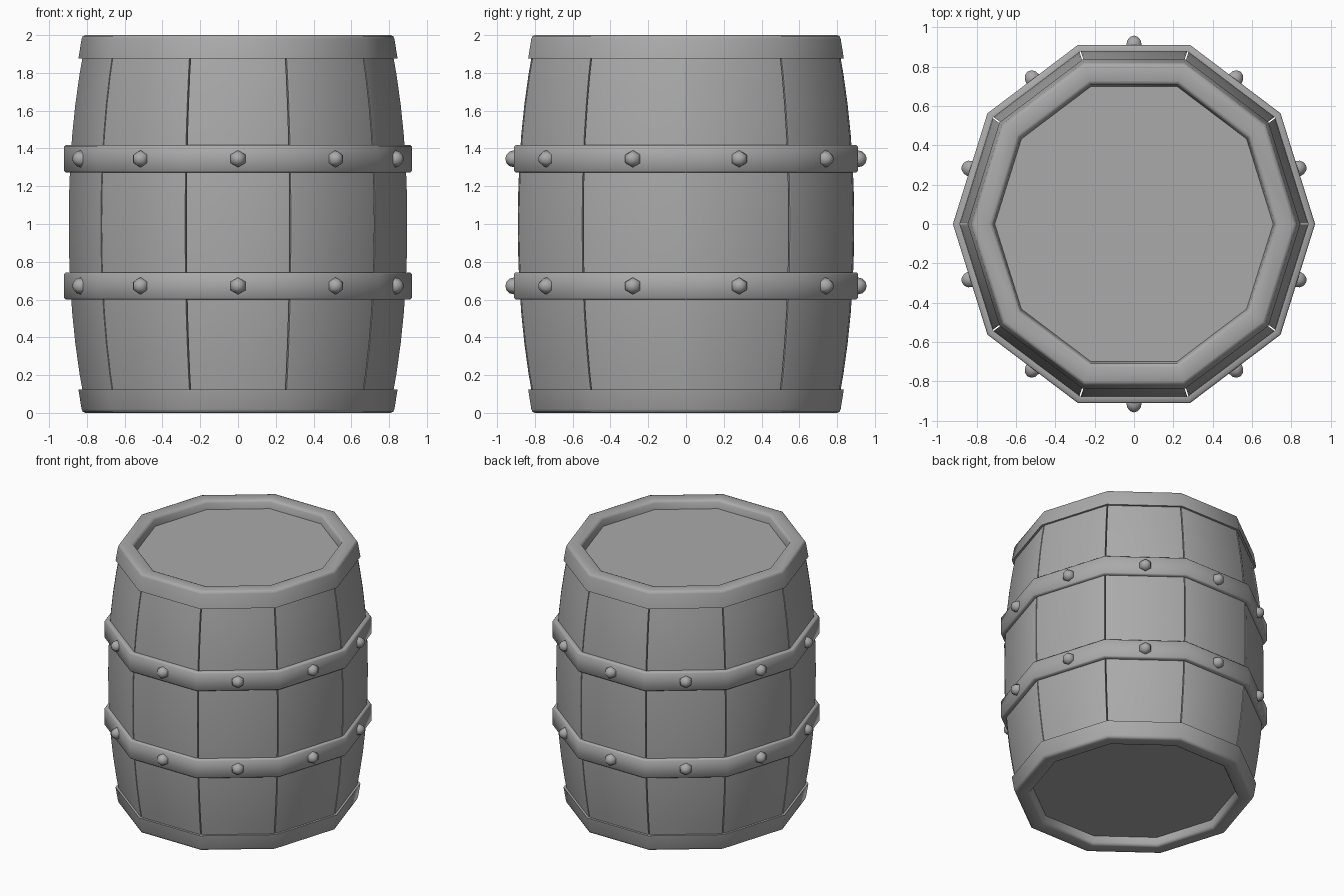
import bpy, bmesh, math
from mathutils import Matrix, Vector

SIDES = 10
STEP = 2 * math.pi / SIDES
DEPTH = 1.04                       # slight stretch front to back
COS = math.cos(STEP / 2)

cube = bpy.data.objects.get("Cube")
if cube:
    bpy.data.objects.remove(cube)

grey = bpy.data.materials.new("barrel grey")
grey.use_nodes = True
COLOUR = (0.4, 0.4, 0.4, 1)
grey.diffuse_color = COLOUR
grey.node_tree.nodes["Principled BSDF"].inputs["Base Color"].default_value = COLOUR


def finish(name, bm, angle):
    bmesh.ops.recalc_face_normals(bm, faces=bm.faces)
    bmesh.ops.scale(bm, vec=(1, DEPTH, 1), verts=bm.verts)
    mesh = bpy.data.meshes.new(name)
    bm.to_mesh(mesh)
    bm.free()
    mesh.materials.append(grey)
    obj = bpy.data.objects.new(name, mesh)
    bpy.context.collection.objects.link(obj)
    bpy.ops.object.select_all(action="DESELECT")
    obj.select_set(True)
    bpy.context.view_layer.objects.active = obj
    bpy.ops.object.shade_smooth_by_angle(angle=math.radians(angle))
    return obj


def polar(r, a, z):
    return Vector((r * math.cos(a), r * math.sin(a), z))


def ring(name, profile, angle=50):
    """Sweep a closed (radius, height) profile round the ten sides."""
    bm = bmesh.new()
    rows = [[bm.verts.new(polar(r, i * STEP, z)) for r, z in profile]
            for i in range(SIDES)]
    n = len(profile)
    for i in range(SIDES):
        a, b = rows[i], rows[(i + 1) % SIDES]
        for j in range(n):
            k = (j + 1) % n
            bm.faces.new((a[j], b[j], b[k], a[k]))
    return finish(name, bm, angle)


# Staves: ten separate bowed planks with thin gaps between them
def stave(index):
    bm = bmesh.new()
    rows = []
    thick, gap, cut = 0.045, 0.005, 0.008
    for j in range(13):
        t = j / 6 - 1
        r = 0.9 - 0.085 * abs(t) ** 2.2
        z = 1 + 0.95 * t
        ap = r * COS
        half = r * math.sin(STEP / 2) - gap
        inner = (r - thick) * math.sin(STEP / 2) - gap
        section = [(ap - thick, -inner), (ap - cut / 2, -half), (ap, -half + cut),
                   (ap, half - cut), (ap - cut / 2, half), (ap - thick, inner)]
        rows.append([bm.verts.new((x, y, z)) for x, y in section])
    for a, b in zip(rows, rows[1:]):
        for j in range(6):
            k = (j + 1) % 6
            bm.faces.new((a[j], a[k], b[k], b[j]))
    bm.faces.new(rows[0])
    bm.faces.new(rows[-1])
    turn = Matrix.Rotation((index + 0.5) * STEP, 3, "Z")
    bmesh.ops.rotate(bm, matrix=turn, verts=bm.verts)
    finish(f"stave_{index + 1}", bm, 35)


for i in range(SIDES):
    stave(i)

# Rims and recessed lids, mirrored about mid height
RIM = [(0.845, 1.875), (0.828, 1.98), (0.822, 1.994), (0.808, 2), (0.735, 2),
       (0.722, 1.994), (0.715, 1.98), (0.705, 1.925), (0.705, 1.875)]
for label, top in (("top", True), ("bottom", False)):
    def level(z):
        return z if top else 2 - z
    ring(f"{label}_rim", [(r, level(z)) for r, z in RIM])
    bm = bmesh.new()
    lid = bm.faces.new([bm.verts.new(polar(0.72, i * STEP, level(1.935)))
                        for i in range(SIDES)])
    solid = bmesh.ops.extrude_face_region(bm, geom=[lid])["geom"]
    low = [v for v in solid if isinstance(v, bmesh.types.BMVert)]
    bmesh.ops.translate(bm, vec=(0, 0, -0.04 if top else 0.04), verts=low)
    finish(f"{label}_lid", bm, 30)

# Hoops with a row of rivets, one on each side
for label, z in (("upper", 1.345), ("lower", 0.672)):
    h, c = 0.072, 0.008
    ring(f"{label}_hoop", [(0.885, z - h), (0.92 - c, z - h), (0.92, z - h + c),
                           (0.92, z + h - c), (0.92 - c, z + h), (0.885, z + h)])
    bm = bmesh.new()
    for i in range(SIDES):
        a = (i + 0.5) * STEP
        place = (Matrix.Translation(polar(0.92 * COS, a, z))
                 @ Matrix.Rotation(a, 4, "Z") @ Matrix.Rotation(math.pi / 2, 4, "Y")
                 @ Matrix.Rotation(math.pi / 2, 4, "Z"))
        bmesh.ops.create_uvsphere(bm, u_segments=6, v_segments=6, radius=0.045,
                                  matrix=place)
    finish(f"{label}_rivets", bm, 70)
